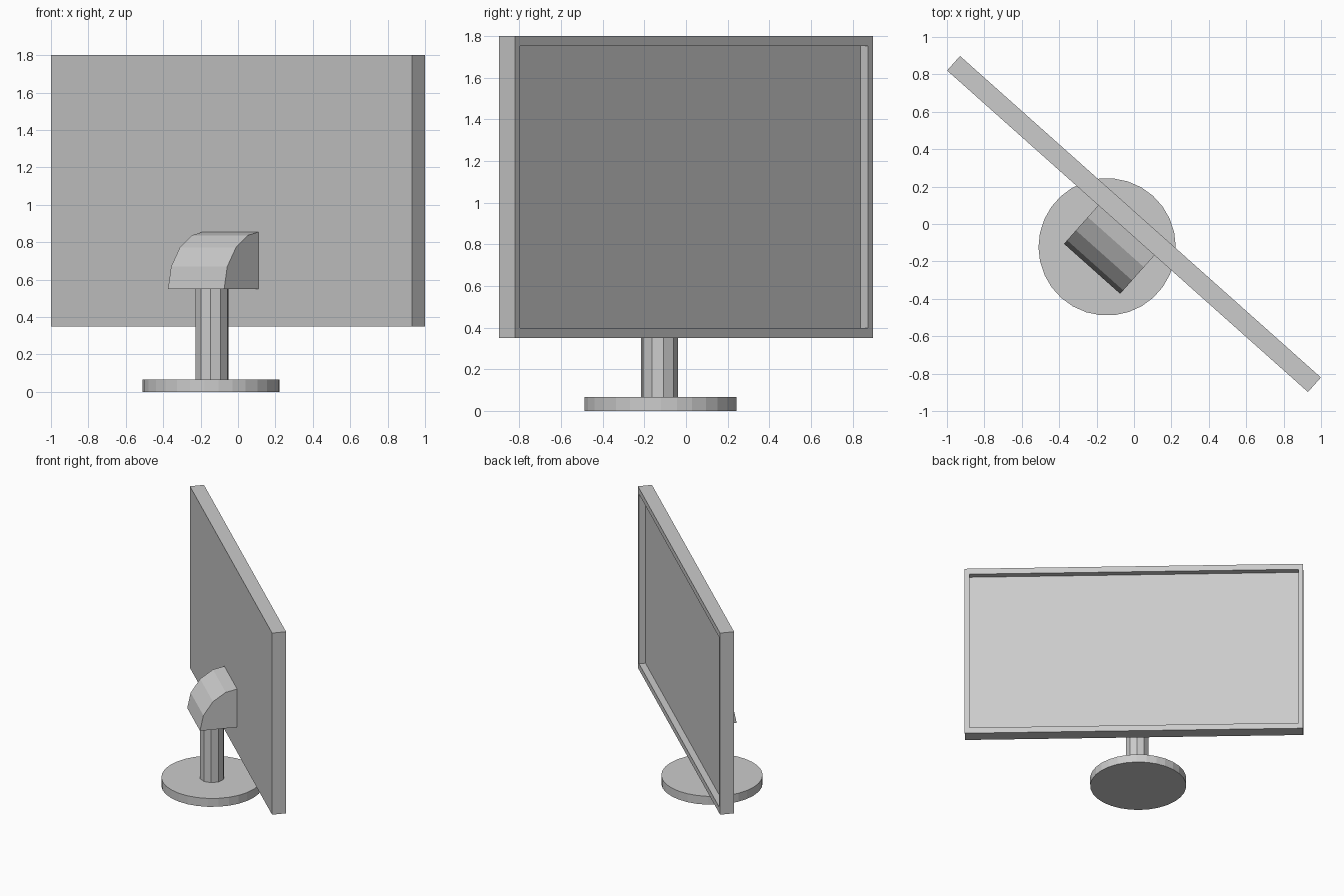
import bpy, bmesh, math
from mathutils import Matrix

if "Cube" in bpy.data.objects:
    bpy.data.objects.remove(bpy.data.objects["Cube"])

# The whole monitor is turned about z; parts are built in its own u (width), v (depth), z frame
TURN = Matrix.Rotation(math.radians(-41.7), 4, 'Z')


def finish(name, bm):
    bmesh.ops.recalc_face_normals(bm, faces=bm.faces[:])
    bm.transform(TURN)
    mesh = bpy.data.meshes.new(name)
    bm.to_mesh(mesh)
    bm.free()
    obj = bpy.data.objects.new(name, mesh)
    bpy.context.collection.objects.link(obj)
    return obj


def prism(name, sides, radius, u, v, z0, z1):
    bm = bmesh.new()
    ring = [math.radians(90) + math.tau * i / sides for i in range(sides)]
    face = bm.faces.new([bm.verts.new((u + radius * math.cos(a), v + radius * math.sin(a), z0))
                         for a in ring])
    extrude(bm, face, (0, 0, z1 - z0))
    return finish(name, bm)


def extrude(bm, face, vec):
    # Keeps the starting face as the closing cap
    new = bmesh.ops.extrude_face_region(bm, geom=[face], use_keep_orig=True)['geom']
    bmesh.ops.translate(bm, vec=vec, verts=[g for g in new if isinstance(g, bmesh.types.BMVert)])


# Screen panel with a recessed display on the +v side
W, T, Z0, Z1 = 1.292, 0.052, 0.35, 1.80
BORDER_U, BORDER_Z, DEPTH = 0.035, 0.048, 0.048
bm = bmesh.new()
bmesh.ops.create_cube(bm, size=1, matrix=Matrix.Translation((0, 0, (Z0 + Z1) / 2))
                      @ Matrix.Diagonal((2 * W, 2 * T, Z1 - Z0, 1)))
bm.normal_update()
display = max(bm.faces, key=lambda f: f.normal.y)
bmesh.ops.inset_individual(bm, faces=[display], thickness=0.04)
mid = (Z0 + Z1) / 2
for vert in display.verts:
    vert.co.x = math.copysign(W - BORDER_U, vert.co.x)
    vert.co.z = mid + math.copysign((Z1 - Z0) / 2 - BORDER_Z, vert.co.z - mid)
# Push the display in with straight walls
inner = bmesh.ops.extrude_discrete_faces(bm, faces=[display])['faces'][0]
bmesh.ops.translate(bm, vec=(0, -DEPTH, 0), verts=inner.verts[:])
finish("screen_panel", bm)

# Rounded bracket behind the screen
profile = [(-0.05, 0.55), (-0.328, 0.55), (-0.303, 0.67), (-0.232, 0.773),
           (-0.137, 0.837), (-0.05, 0.855)]
bm = bmesh.new()
side = bm.faces.new([bm.verts.new((-0.209, v, z)) for v, z in profile])
extrude(bm, side, (0.402, 0, 0))
finish("rear_bracket", bm)

# Stand
prism("stand_column", 10, 0.09, -0.019, -0.188, 0.06, 0.56)
prism("stand_base", 30, 0.367, -0.026, -0.187, 0.0, 0.067)
